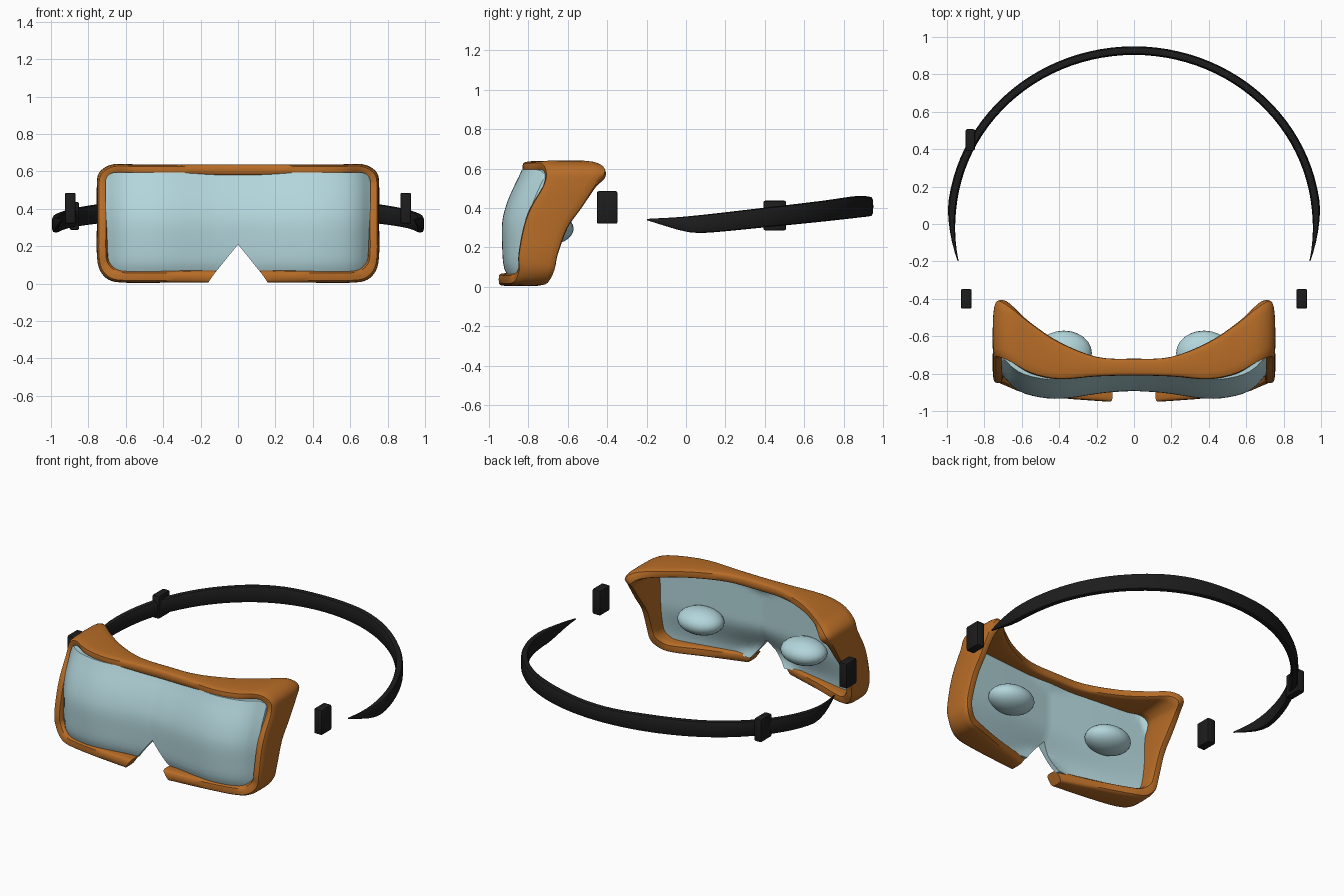
import bpy, bmesh, math
from mathutils import Vector

if "Cube" in bpy.data.objects:
    bpy.data.objects.remove(bpy.data.objects["Cube"])


def material(name, rgb):
    m = bpy.data.materials.new(name)
    m.diffuse_color = (*rgb, 1)
    m.use_nodes = True
    m.node_tree.nodes["Principled BSDF"].inputs["Base Color"].default_value = m.diffuse_color
    return m


ORANGE = material("orange", (0.47, 0.15, 0.02))
BLUE = material("pale_blue", (0.45, 0.67, 0.71))
BLACK = material("black", (0.012, 0.012, 0.012))


def finish(name, bm, mat, angle=40):
    bmesh.ops.recalc_face_normals(bm, faces=bm.faces)
    me = bpy.data.meshes.new(name)
    bm.to_mesh(me)
    bm.free()
    ob = bpy.data.objects.new(name, me)
    bpy.context.collection.objects.link(ob)
    me.materials.append(mat)
    bpy.ops.object.select_all(action='DESELECT')
    ob.select_set(True)
    bpy.context.view_layer.objects.active = ob
    bpy.ops.object.shade_smooth_by_angle(angle=math.radians(angle))
    return ob


def sweep(name, rings, mat):
    """Skin a list of closed rings and cap both ends."""
    bm = bmesh.new()
    vs = [[bm.verts.new(p) for p in r] for r in rings]
    n = len(vs[0])
    for a, b in zip(vs, vs[1:]):
        for i in range(n):
            j = (i + 1) % n
            bm.faces.new((a[i], a[j], b[j], b[i]))
    bm.faces.new(vs[0])
    bm.faces.new(vs[-1])
    return finish(name, bm, mat)


def interp(table, x):
    """Piecewise smooth (cubic Hermite) lookup in (x, value) pairs."""
    if x <= table[0][0]:
        return table[0][1]
    for i in range(len(table) - 1):
        (x0, y0), (x1, y1) = table[i], table[i + 1]
        if x <= x1:
            def slope(k):
                a, b = table[max(k - 1, 0)], table[min(k + 1, len(table) - 1)]
                return (b[1] - a[1]) / (b[0] - a[0])
            h = x1 - x0
            t = (x - x0) / h
            return ((2*t**3 - 3*t*t + 1) * y0 + (t**3 - 2*t*t + t) * h * slope(i)
                    + (3*t*t - 2*t**3) * y1 + (t**3 - t*t) * h * slope(i + 1))
    return table[-1][1]


def catmull(pts, steps):
    pts = [Vector(p) for p in pts]
    out = []
    for i in range(len(pts) - 1):
        p0, p1, p2 = pts[max(i - 1, 0)], pts[i], pts[i + 1]
        p3 = pts[min(i + 2, len(pts) - 1)]
        for s in range(steps):
            t = s / steps
            out.append(0.5 * (2*p1 + (p2 - p0)*t + (2*p0 - 5*p1 + 4*p2 - p3)*t*t
                              + (3*p1 - p0 - 3*p2 + p3)*t**3))
    return out + [pts[-1]]


# frame: right half stations (outer x, outer z, inner x, inner z), (front y, back y)
half = [((.16, .005, .115, .07), (-.95, -.86)), ((.4, .005, .4, .07), (-.93, -.78)),
        ((.6, .005, .59, .07), (-.90, -.71)), ((.69, .02, .645, .08), (-.87, -.69)),
        ((.74, .075, .685, .115), (-.85, -.665)), ((.755, .16, .695, .17), (-.85, -.65)),
        ((.755, .3, .695, .3), (-.825, -.60)), ((.755, .4, .695, .4), (-.79, -.53)),
        ((.755, .52, .695, .5), (-.725, -.455)), ((.742, .595, .68, .545), (-.715, -.405)),
        ((.67, .638, .635, .578), (-.74, -.44)), ((.55, .638, .55, .578), (-.80, -.53)),
        ((.4, .638, .4, .578), (-.83, -.63)), ((.2, .638, .2, .578), (-.815, -.71))]
stations = [Vector((*o, *y)) for o, y in half]
mirror = [Vector((-s[0], s[1], -s[2], s[3], s[4], s[5])) for s in reversed(stations)]
stations += [Vector((0, .638, 0, .578, -.81, -.72))] + mirror


def squircle(n, power):
    for k in range(n):
        c, s = math.cos(2 * math.pi * k / n), math.sin(2 * math.pi * k / n)
        yield (.5 + .5 * math.copysign(abs(c)**power, c),
               .5 + .5 * math.copysign(abs(s)**power, s))


rings = []
for s in catmull(stations, 4):
    ox, oz, ix, iz, yf, yb = s
    rings.append([(ox + (ix - ox)*a, yf + (yb - yf)*b, oz + (iz - oz)*a)
                  for a, b in squircle(16, .5)])
sweep("goggle_frame", rings, ORANGE)

# lens: bulged front, flatter back, V notch for the nose
FRONT = [(0, -.89), (.15, -.90), (.4, -.932), (.55, -.915), (.64, -.875), (.71, -.80)]
DROP = [(.05, .03), (.1, .008), (.2, 0), (.33, 0), (.42, .022), (.5, .055), (.59, .10)]
BACK = [(0, -.79), (.38, -.755), (.7, -.73)]


def lens_limits(x):
    x = abs(x)
    lo, hi = .055, .595
    if x < .125:
        lo = .21 - (.21 - .055) * x / .125
    if x > .655:
        d = .055 - math.sqrt(max(0, .055**2 - (x - .655)**2))
        lo, hi = lo + d, hi - d
    return lo, hi


xs = [.125 * i / 5 for i in range(5)] + [.125 + .53 * i / 14 for i in range(14)]
xs += [.655 + .0545 * math.sin(math.pi / 2 * i / 6) for i in range(7)]
xs = [-x for x in reversed(xs[1:])] + xs
ROWS = 16
rings = []
for x in xs:
    lo, hi = lens_limits(x)
    zs = [lo + (hi - lo) * r / ROWS for r in range(ROWS + 1)]
    front, back = [], []
    for z in zs:
        yf = interp(FRONT, abs(x)) + interp(DROP, z)
        t = min(1, max(0, (z - .06) / .26))
        thin = (1 - t*t*(3 - 2*t)) * (.11 - .08 * abs(x) / .7)
        front.append((x, yf, z))
        back.append((x, max(yf + .03, interp(BACK, abs(x)) - thin), z))
    rings.append(front + back[::-1])
sweep("lens", rings, BLUE)

# padded bumps behind the lens
for side, name in ((-1, "left"), (1, "right")):
    bm = bmesh.new()
    bmesh.ops.create_uvsphere(bm, u_segments=24, v_segments=14, radius=1)
    for v in bm.verts:
        v.co = Vector((side*.375 + v.co.x*.15, -.69 + v.co.y*.12, .295 + v.co.z*.08))
    finish(name + "_eye_bump", bm, BLUE)

# head strap: elliptical band that tapers to a point at each end
LOW = [(-.2, .338), (-.1, .307), (0, .28), (.08, .273), (.4, .302), (.7, .332), (.95, .36)]
HIGH = [(-.2, .345), (0, .357), (.4, .402), (.7, .438), (.88, .462), (.95, .455)]
rings = []
COUNT = 60
for i in range(COUNT + 1):
    a = math.radians(-12.5 + 205 * i / COUNT)
    c, s = math.cos(a), math.sin(a)
    y = .927 * s
    taper = min(1, max(0, (y + .21) / .3))
    thick = .004 + .042 * taper
    lo, hi = interp(LOW, y), interp(HIGH, y)
    tuck = .014 * (1 - taper)
    ring = []
    for u, v in squircle(12, .6):
        r = (u - .5) * thick - tuck
        ring.append(((.977 + r)*c, (.927 + r)*s, lo + (hi - lo)*v))
    rings.append(ring)
sweep("head_strap", rings, BLACK)


# buckles and strap slider
def block(name, loc, size):
    bm = bmesh.new()
    bmesh.ops.create_cube(bm, size=1)
    for v in bm.verts:
        v.co = Vector(loc) + Vector(v.co[k] * size[k] for k in range(3))
    bmesh.ops.bevel(bm, geom=bm.edges[:], offset=.009, segments=2, affect='EDGES', profile=.5)
    finish(name, bm, BLACK)


block("left_buckle", (-.897, -.4, .403), (.058, .105, .165))
block("right_buckle", (.897, -.4, .403), (.058, .105, .165))
block("strap_slider", (-.875, .45, .362), (.05, .115, .15))
